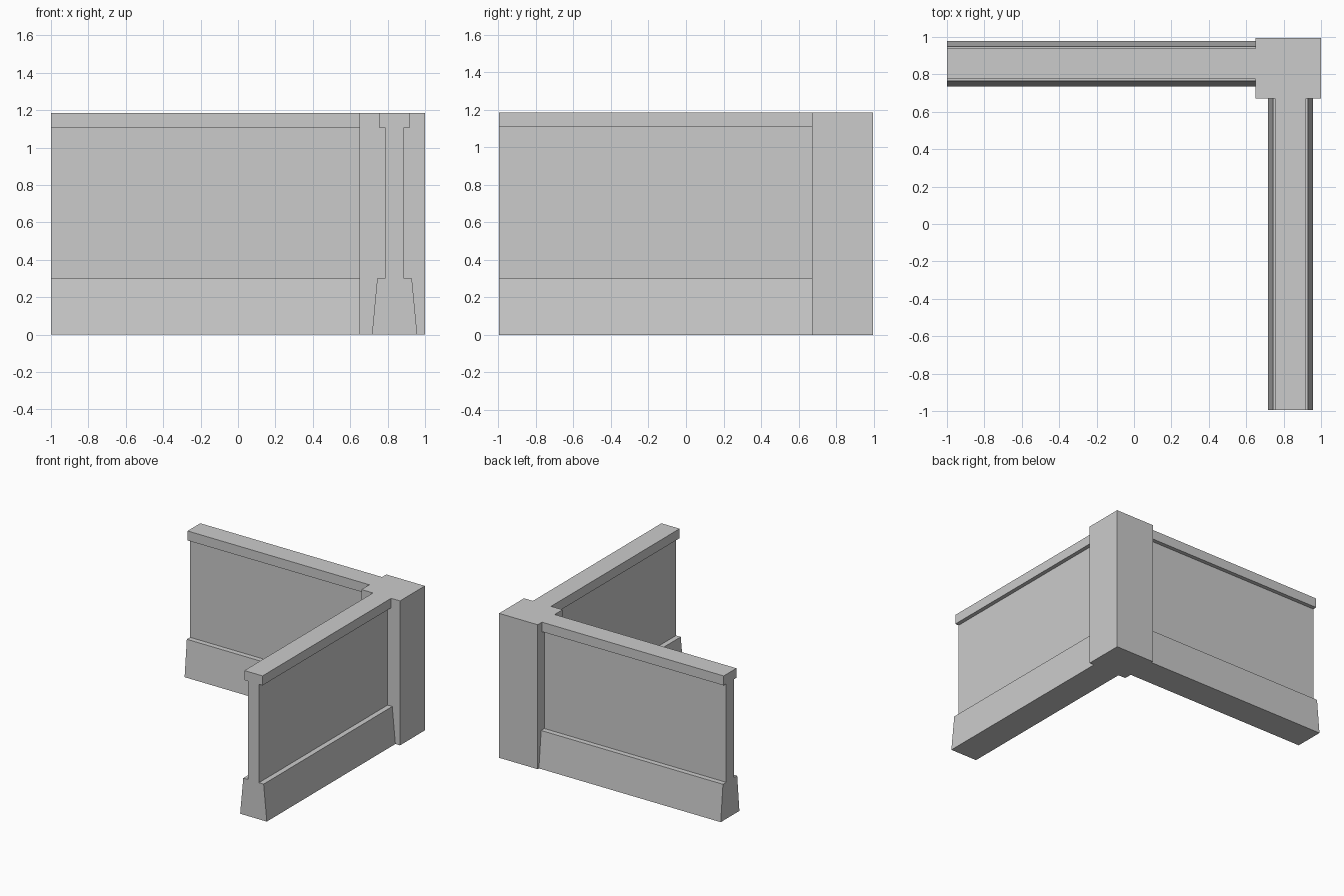
import bpy
import bmesh
from mathutils import Vector

cube = bpy.data.objects.get("Cube")
if cube:
    bpy.data.objects.remove(cube, do_unlink=True)

# Single plain grey material
grey = bpy.data.materials.new("plain grey")
grey.use_nodes = True
colour = (0.6, 0.6, 0.6, 1)
grey.diffuse_color = colour
grey.node_tree.nodes["Principled BSDF"].inputs["Base Color"].default_value = colour

HEIGHT = 1.185


def extrude_profile(name, points, direction):
    """Extrude a closed outline along a direction into a solid."""
    bm = bmesh.new()
    face = bm.faces.new([bm.verts.new(p) for p in points])
    result = bmesh.ops.extrude_face_region(bm, geom=[face], use_keep_orig=True)
    moved = [g for g in result["geom"] if isinstance(g, bmesh.types.BMVert)]
    bmesh.ops.translate(bm, verts=moved, vec=Vector(direction))
    bmesh.ops.recalc_face_normals(bm, faces=bm.faces)
    mesh = bpy.data.meshes.new(name)
    bm.to_mesh(mesh)
    bm.free()
    mesh.materials.append(grey)
    obj = bpy.data.objects.new(name, mesh)
    bpy.context.collection.objects.link(obj)
    return obj


# Wall section: tapered plinth, thin panel, square coping (half width, height)
half = [(0.121, 0), (0.0925, 0.3), (0.05, 0.3), (0.05, 1.107),
        (0.0825, 1.107), (0.0825, HEIGHT)]
section = half + [(-w, z) for w, z in reversed(half)]

# Corner post
x0, x1, y0, y1 = 0.65, 1.0, 0.672, 0.995
extrude_profile("corner_post",
                [(x0, y0, 0), (x1, y0, 0), (x1, y1, 0), (x0, y1, 0)],
                (0, 0, HEIGHT))

# Wall running forward from the post, and wall running sideways behind
extrude_profile("side_wall", [(0.837 + w, -0.995, z) for w, z in section],
                (0, y0 + 0.995, 0))
extrude_profile("back_wall", [(-1, 0.857 + w, z) for w, z in section],
                (x0 + 1, 0, 0))
